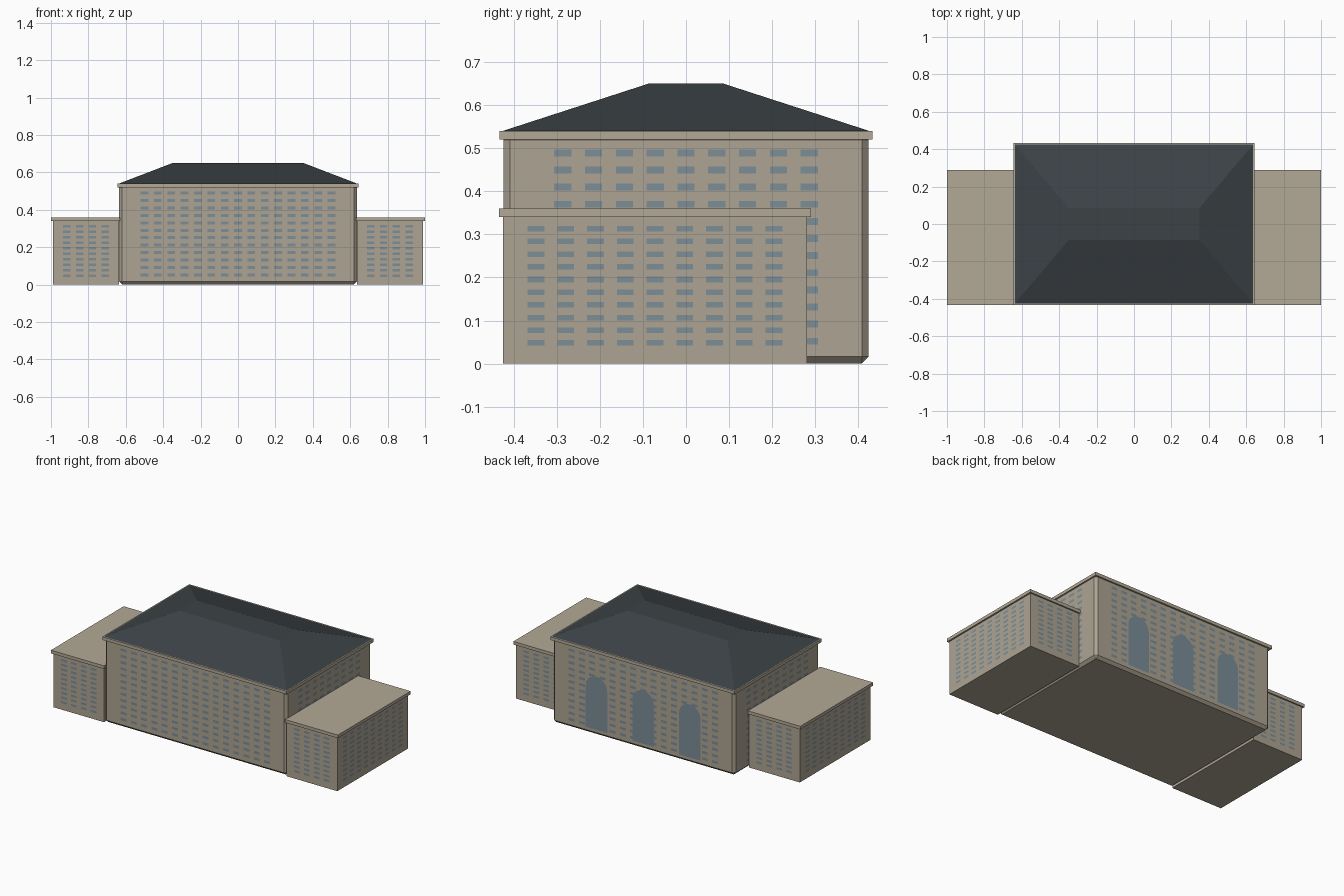
import bpy, bmesh, math
from mathutils import Vector

if "Cube" in bpy.data.objects:
    bpy.data.objects.remove(bpy.data.objects["Cube"])


def material(name, rgb):
    m = bpy.data.materials.new(name)
    m.diffuse_color = (*rgb, 1)
    m.use_nodes = True
    m.node_tree.nodes["Principled BSDF"].inputs["Base Color"].default_value = m.diffuse_color
    return m


STONE = material("stone", (0.42, 0.37, 0.29))
TRIM = material("trim_stone", (0.45, 0.40, 0.31))
SLATE = material("slate", (0.045, 0.055, 0.062))
GLASS = material("glass", (0.20, 0.27, 0.31))


def finish(bm, name, mat):
    me = bpy.data.meshes.new(name)
    bm.to_mesh(me)
    bm.free()
    me.materials.append(mat)
    ob = bpy.data.objects.new(name, me)
    bpy.context.collection.objects.link(ob)
    return ob


def box(name, x, y, z, mat, bevel=0):
    """Box from (min, max) ranges, optionally with chamfered edges."""
    bm = bmesh.new()
    bmesh.ops.create_cube(bm, size=1)
    for v in bm.verts:
        v.co = [r[0] if c < 0 else r[1] for c, r in zip(v.co, (x, y, z))]
    if bevel:
        bmesh.ops.bevel(bm, geom=bm.edges[:], offset=bevel, segments=1,
                        affect='EDGES', profile=0.5)
    return finish(bm, name, mat)


def spread(a, b, n):
    return [a + (b - a) * i / (n - 1) for i in range(n)]


def windows(name, origin, normal, cols, rows, w, h):
    """Grid of flat panes on a wall; cols run along the wall, rows along z."""
    n = Vector(normal)
    u = Vector((0, 0, 1)).cross(n)
    o = Vector(origin) + n * 0.001
    bm = bmesh.new()
    for c in cols:
        for r in rows:
            pane = [(-w, -h), (w, -h), (w, h), (-w, h)]
            bm.faces.new([bm.verts.new(o + u * (c + a / 2) + Vector((0, 0, r + b / 2)))
                          for a, b in pane])
    finish(bm, name, GLASS)


# Central block with chamfered edges and its cornice
box("main_block", (-0.635, 0.635), (-0.424, 0.424), (0, 0.535), STONE, 0.016)
box("main_cornice", (-0.643, 0.643), (-0.433, 0.433), (0.52, 0.54), TRIM)

# Hipped roof with a flat top
bm = bmesh.new()
bmesh.ops.create_cube(bm, size=2)
for v in bm.verts:
    sx, sy, top = v.co.x, v.co.y, v.co.z > 0
    v.co = (sx * 0.35, sy * 0.086, 0.65) if top else (sx * 0.637, sy * 0.425, 0.54)
finish(bm, "hipped_roof", SLATE)

# Windows of the central block
rows = spread(0.052, 0.489, 12)
long_cols = spread(-0.5, 0.5, 15)
side_cols = spread(-0.286, 0.286, 9)
windows("main_front_windows", (0, -0.424, 0), (0, -1, 0), long_cols, rows, 0.041, 0.016)
windows("main_back_windows", (0, 0.424, 0), (0, 1, 0), long_cols, rows, 0.041, 0.016)

# Side wings with cornices and windows, plus block side windows
wing_rows = spread(0.048, 0.313, 10)
wing_long = spread(-0.276, 0.276, 9)
wing_short = spread(-0.103, 0.103, 4)
for side, s in (("left", -1), ("right", 1)):
    box(f"{side}_wing", sorted((s * 0.637, s * 0.99)), (-0.425, 0.281), (0, 0.35), STONE)
    box(f"{side}_wing_cornice", sorted((s * 0.63, s)), (-0.434, 0.29), (0.34, 0.36), TRIM)
    windows(f"{side}_block_windows", (s * 0.635, 0, 0), (s, 0, 0), side_cols, rows, 0.04, 0.016)
    windows(f"{side}_wing_side_windows", (s * 0.99, -0.072, 0), (s, 0, 0),
            wing_long, wing_rows, 0.039, 0.013)
    for end, y, n in (("front", -0.425, -1), ("back", 0.281, 1)):
        windows(f"{side}_wing_{end}_windows", (s * 0.812, y, 0), (0, n, 0),
                wing_short, wing_rows, 0.039, 0.013)

# Three tall arched windows on the back
for i, x in enumerate((-0.325, 0, 0.325)):
    bm = bmesh.new()
    r, spring = 0.075, 0.295
    profile = [(-r, 0.035), (r, 0.035)]
    profile += [(r * math.cos(a), spring + r * math.sin(a)) for a in spread(0, math.pi, 17)]
    f = bm.faces.new([bm.verts.new((x + px, 0.427, pz)) for px, pz in profile])
    f.normal_update()
    if f.normal.y < 0:
        f.normal_flip()
    finish(bm, f"back_arch_window_{i + 1}", GLASS)
